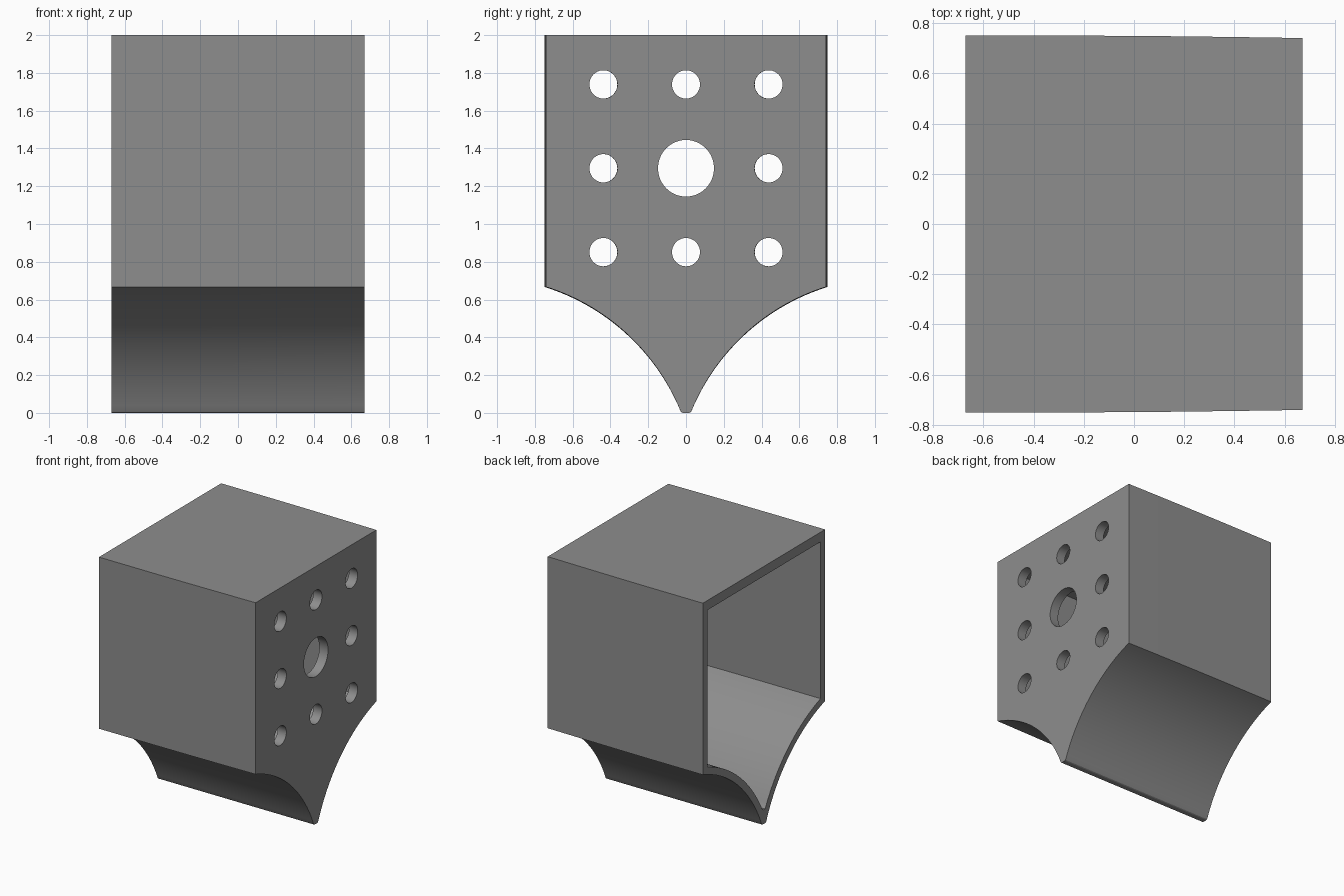
import bpy, bmesh, math

if "Cube" in bpy.data.objects:
    bpy.data.objects.remove(bpy.data.objects["Cube"])

HALF_X = 0.67
HALF_Y = 0.75
WALL, PLATE, TOP_WALL = 0.055, 0.075, 0.075
SHOULDER, TIP = (HALF_Y, 0.667), (0.03, 0.012)
RADIUS = 1.15

grey = bpy.data.materials.new("plain grey")
grey.diffuse_color = (0.27, 0.27, 0.27, 1)
grey.use_nodes = True
grey.node_tree.nodes["Principled BSDF"].inputs["Base Color"].default_value = grey.diffuse_color

# centre of the concave flank arc, found from its two end points
dy, dz = SHOULDER[0] - TIP[0], SHOULDER[1] - TIP[1]
chord = math.hypot(dy, dz)
reach = math.sqrt(RADIUS ** 2 - chord ** 2 / 4)
CY = (SHOULDER[0] + TIP[0]) / 2 + dz / chord * reach
CZ = (SHOULDER[1] + TIP[1]) / 2 - dy / chord * reach


def flank(radius, y_top, y_low, n=32):
    """Arc points from the shoulder down towards the tip."""
    a0 = math.acos((y_top - CY) / radius)
    a1 = math.acos((y_low - CY) / radius)
    return [(CY + radius * math.cos(a0 + (a1 - a0) * i / n),
             CZ + radius * math.sin(a0 + (a1 - a0) * i / n)) for i in range(n + 1)]


def mirrored(half):
    return half + [(-y, z) for y, z in reversed(half)]


def taper(x):
    """Side walls draw in slightly towards the drilled plate."""
    t = max(0.0, (x + 0.2) / (HALF_X + 0.2))
    return 1 - 0.013 * t ** 1.5


def prism(name, profile, stations):
    """Loft a y-z profile along x."""
    bm = bmesh.new()
    rings = [[bm.verts.new((x, y * taper(x), z)) for y, z in profile] for x in stations]
    n = len(profile)
    for a, b in zip(rings, rings[1:]):
        for i in range(n):
            j = (i + 1) % n
            bm.faces.new((a[i], a[j], b[j], b[i]))
    bm.faces.new(rings[0])
    bm.faces.new(rings[-1])
    bmesh.ops.recalc_face_normals(bm, faces=bm.faces)
    mesh = bpy.data.meshes.new(name)
    bm.to_mesh(mesh)
    bm.free()
    obj = bpy.data.objects.new(name, mesh)
    obj.data.materials.append(grey)
    bpy.context.collection.objects.link(obj)
    return obj


def cut(target, cutter):
    cutter.hide_render = True
    mod = target.modifiers.new("cut", 'BOOLEAN')
    mod.operation, mod.solver, mod.object = 'DIFFERENCE', 'EXACT', cutter
    bpy.context.view_layer.objects.active = target
    bpy.ops.object.modifier_apply(modifier=mod.name)
    bpy.data.objects.remove(cutter, do_unlink=True)


# housing with a rounded keel
outer = [(HALF_Y, 2.0)] + flank(RADIUS, *[p[0] for p in (SHOULDER, TIP)]) + [(0.025, 0.004), (0.017, 0.0)]
xs = [-HALF_X, -0.2, 0.1, 0.4, HALF_X]
housing = prism("housing", mirrored(outer), xs)

# cavity, open at one end
inner = [(HALF_Y - WALL, 2 - TOP_WALL)] + flank(RADIUS + WALL, HALF_Y - WALL, 0.022) + [(0.01, 0.112)]
cut(housing, prism("cavity", mirrored(inner), [-HALF_X - 0.1, -0.2, 0.1, 0.4, HALF_X - PLATE]))

# ring of bolt holes around a large bore
for row in (-1, 0, 1):
    for col in (-1, 0, 1):
        r = 0.15 if row == col == 0 else 0.075
        cy, cz = col * 0.443, 1.295 + row * 0.444
        circle = [(cy + r * math.cos(math.tau * i / 48), cz + r * math.sin(math.tau * i / 48))
                  for i in range(48)]
        cut(housing, prism("hole", circle, [HALF_X - 0.2, HALF_X + 0.1]))

# smooth the curves, keep the corners crisp
bpy.ops.object.select_all(action='DESELECT')
housing.select_set(True)
bpy.context.view_layer.objects.active = housing
bpy.ops.object.shade_smooth_by_angle(angle=math.radians(25))
